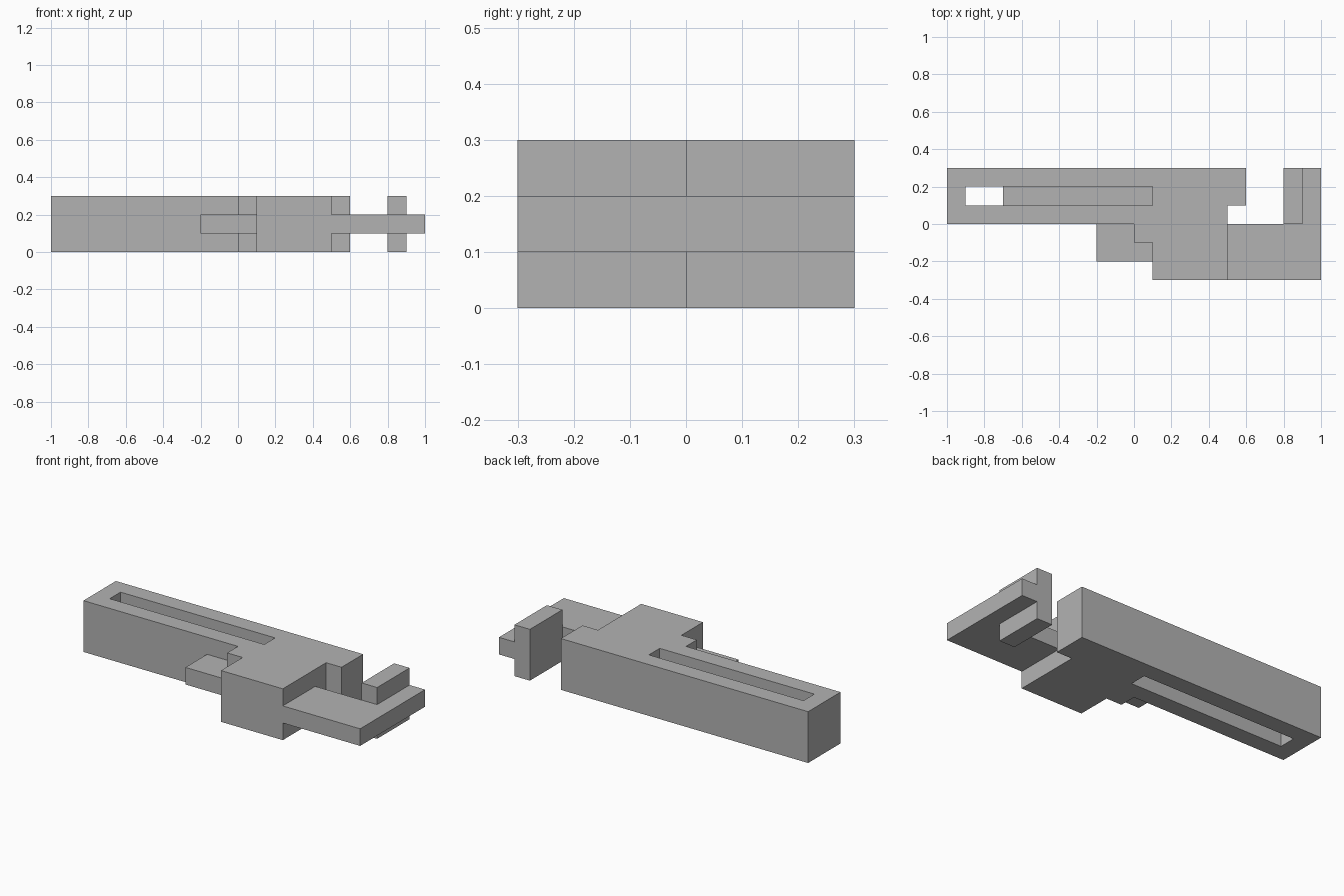
import bpy
import bmesh

cube = bpy.data.objects.get("Cube")
if cube:
    bpy.data.objects.remove(cube, do_unlink=True)

GREY = (0.45, 0.45, 0.45, 1)
grey = bpy.data.materials.new("plain grey")
grey.use_nodes = True
grey.diffuse_color = GREY
grey.node_tree.nodes["Principled BSDF"].inputs["Base Color"].default_value = GREY


def prism(name, outline, low, high):
    """Extrude a plan outline, listed counter-clockwise, from low to high."""
    bm = bmesh.new()
    base = bm.faces.new([bm.verts.new((x, y, low)) for x, y in outline])
    grown = bmesh.ops.extrude_face_region(bm, geom=[base], use_keep_orig=True)
    tops = [v for v in grown["geom"] if isinstance(v, bmesh.types.BMVert)]
    bmesh.ops.translate(bm, verts=tops, vec=(0, 0, high - low))
    bmesh.ops.recalc_face_normals(bm, faces=bm.faces)
    mesh = bpy.data.meshes.new(name)
    bm.to_mesh(mesh)
    bm.free()
    mesh.materials.append(grey)
    obj = bpy.data.objects.new(name, mesh)
    bpy.context.collection.objects.link(obj)
    return obj


def box(name, x0, x1, y0, y1, low, high):
    return prism(name, [(x0, y0), (x1, y0), (x1, y1), (x0, y1)], low, high)


# Full-height body with a stepped front and a notched end
body = prism("body", [(-1, 0), (0, 0), (0, -0.1), (0.1, -0.1), (0.1, -0.3),
                      (0.5, -0.3), (0.5, 0.1), (0.6, 0.1), (0.6, 0.3), (-1, 0.3)],
             0, 0.3)

# Long slot through the body
cutter = box("slot_cutter", -0.9, 0.1, 0.1, 0.2, -0.1, 0.4)
cutter.hide_render = True
cutter.hide_set(True)
slot = body.modifiers.new("slot", 'BOOLEAN')
slot.operation = 'DIFFERENCE'
slot.solver = 'EXACT'
slot.object = cutter

# Mid-height plates: slot bar, front tab and end arm
box("slot_bar", -0.7, 0.1, 0.1, 0.2, 0.1, 0.2)
prism("front_tab", [(-0.2, -0.2), (0.1, -0.2), (0.1, -0.1), (0, -0.1),
                    (0, 0), (-0.2, 0)], 0.1, 0.2)
prism("end_arm", [(0.5, -0.3), (1, -0.3), (1, 0.3), (0.9, 0.3),
                  (0.9, 0), (0.5, 0)], 0.1, 0.2)

# Upright block against the arm
box("end_block", 0.8, 0.9, 0, 0.3, 0, 0.3)
